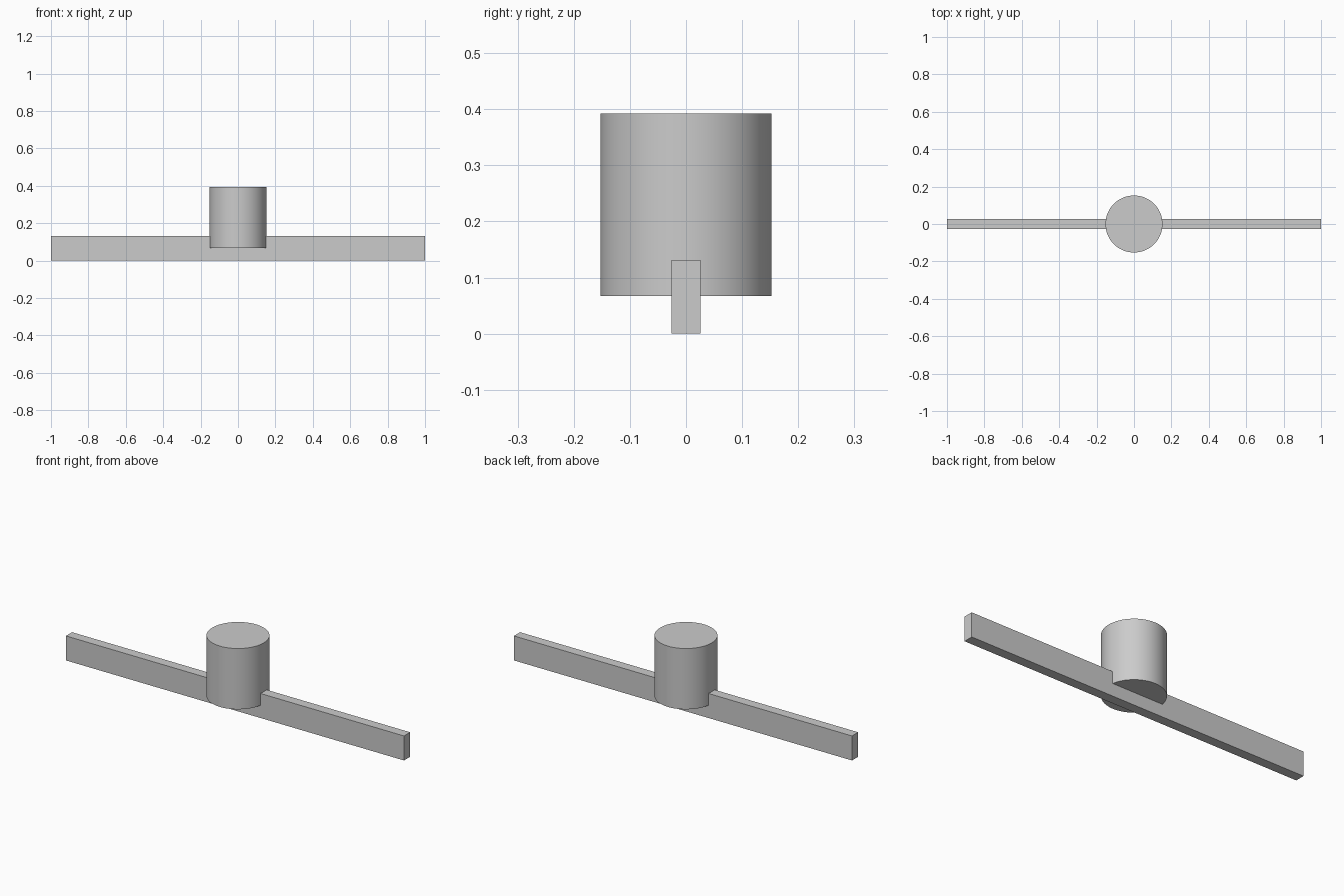
import bpy

cube = bpy.data.objects.get("Cube")
if cube:
    bpy.data.objects.remove(cube, do_unlink=True)

# Single plain grey
GREY = (0.6, 0.6, 0.6, 1.0)
grey = bpy.data.materials.new("plain grey")
grey.use_nodes = True
grey.diffuse_color = GREY
grey.node_tree.nodes["Principled BSDF"].inputs["Base Color"].default_value = GREY

BAR_WIDTH, BAR_HEIGHT = 0.052, 0.131
HUB_RADIUS, HUB_BOTTOM, HUB_TOP = 0.1525, 0.067, 0.392


def finish(name):
    """Name the active part, apply its scale and colour it."""
    part = bpy.context.object
    part.name = name
    bpy.ops.object.transform_apply(location=False, rotation=False, scale=True)
    part.data.materials.append(grey)
    return part


# Long flat bar on its edge
bpy.ops.mesh.primitive_cube_add(size=1, location=(0, 0, BAR_HEIGHT / 2))
bpy.context.object.scale = (2, BAR_WIDTH, BAR_HEIGHT)
finish("cross_bar")

# Round hub straddling the middle of the bar
bpy.ops.mesh.primitive_cylinder_add(
    vertices=64, radius=HUB_RADIUS, depth=HUB_TOP - HUB_BOTTOM,
    location=(0, 0, (HUB_TOP + HUB_BOTTOM) / 2))
finish("hub")
bpy.ops.object.shade_smooth_by_angle()
